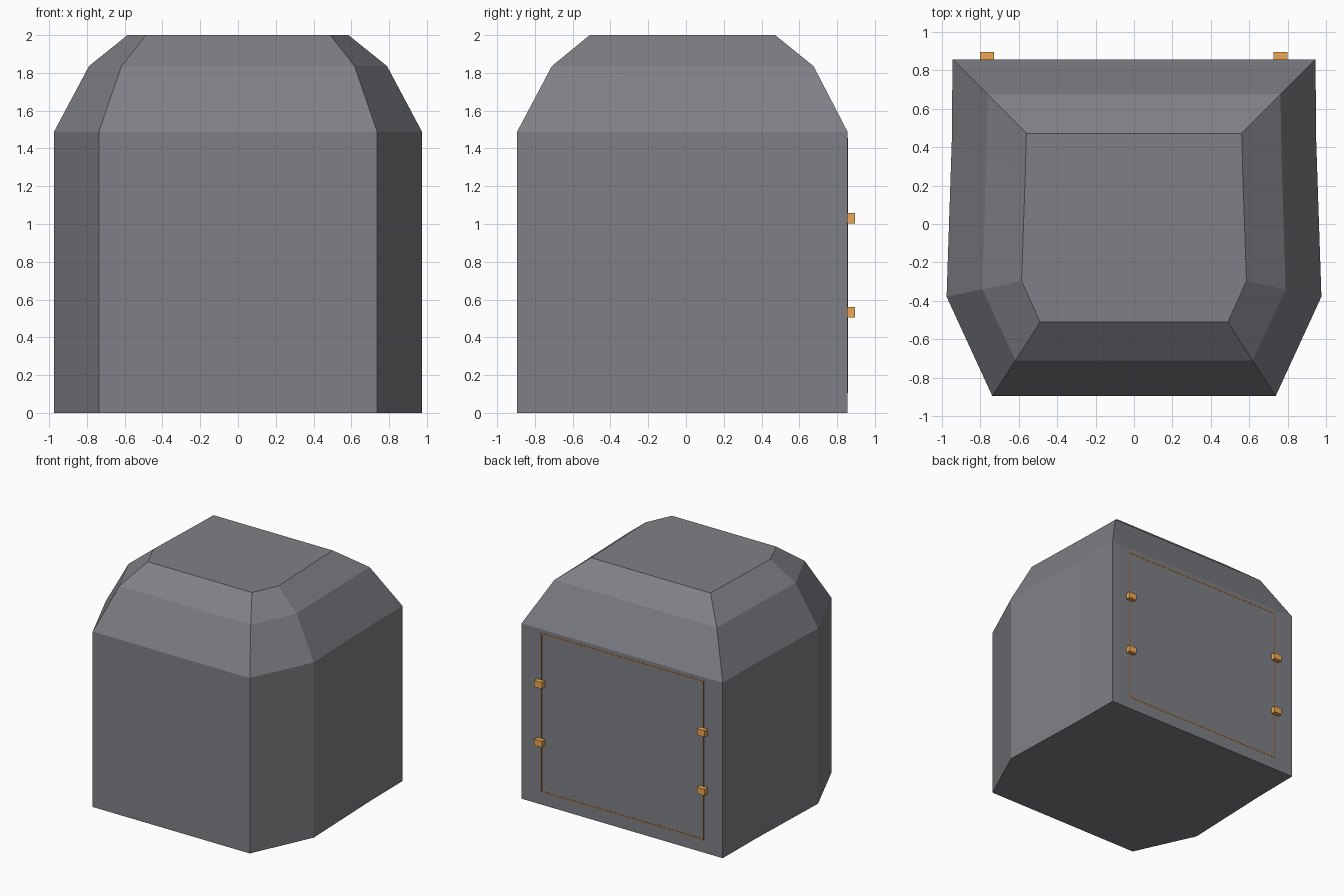
import bpy, bmesh

if "Cube" in bpy.data.objects:
    bpy.data.objects.remove(bpy.data.objects["Cube"])


def material(name, rgb):
    mat = bpy.data.materials.new(name)
    mat.diffuse_color = (*rgb, 1)
    mat.use_nodes = True
    mat.node_tree.nodes["Principled BSDF"].inputs["Base Color"].default_value = mat.diffuse_color
    return mat


slate = material("slate", (0.21, 0.217, 0.237))
brass = material("brass", (0.85, 0.39, 0.09))
bronze = material("bronze", (0.30, 0.14, 0.045))


def make_object(name, bm, mat):
    bmesh.ops.recalc_face_normals(bm, faces=bm.faces[:])
    mesh = bpy.data.meshes.new(name)
    bm.to_mesh(mesh)
    bm.free()
    obj = bpy.data.objects.new(name, mesh)
    bpy.context.collection.objects.link(obj)
    mesh.materials.append(mat)
    return obj


def loft(name, rings, mat):
    """Skin a stack of rings, each a mirrored half outline at height z."""
    bm = bmesh.new()
    loops = []
    for z, half in rings:
        outline = half + [(-x, y) for x, y in reversed(half)]
        loops.append([bm.verts.new((x, y, z)) for x, y in outline])
    for low, high in zip(loops, loops[1:]):
        n = len(low)
        for i in range(n):
            j = (i + 1) % n
            bm.faces.new((low[i], low[j], high[j], high[i]))
    bm.faces.new(loops[0][::-1])
    bm.faces.new(loops[-1])
    return make_object(name, bm, mat)


def box(name, lo, hi, mat):
    bm = bmesh.new()
    bmesh.ops.create_cube(bm, size=1)
    for v in bm.verts:
        v.co = [a + (c + 0.5) * (b - a) for a, b, c in zip(lo, hi, v.co)]
    return make_object(name, bm, mat)


# Shell: straight walls and a roof that tapers in two steps
wall = [(0.737, -0.895), (0.975, -0.378), (0.948, 0.43), (0.944, 0.856)]
shoulder = [(0.617, -0.71), (0.789, -0.34), (0.767, 0.36), (0.762, 0.675)]
roof = [(0.488, -0.51), (0.585, -0.297), (0.566, 0.25), (0.56, 0.472)]
loft("shell", [(0, wall), (1.487, wall), (1.836, shoulder), (2.0, roof)], slate)

# Thin, nearly flush outline of the rear hatch
W, Z0, Z1, T = 0.76, 0.11, 1.45, 0.006
Y0, Y1 = 0.85, 0.857
for side, x in (("left", -W), ("right", W)):
    box(f"hatch_trim_{side}", (x - T, Y0, Z0 - T), (x + T, Y1, Z1 + T), bronze)
for side, z in (("bottom", Z0), ("top", Z1)):
    box(f"hatch_trim_{side}", (-W + T, Y0, z - T), (W - T, Y1, z + T), bronze)

# Two hinges on each side of the hatch
for side, x in (("left", -0.765), ("right", 0.762)):
    for level, z in (("lower", 0.533), ("upper", 1.03)):
        box(f"hinge_{side}_{level}", (x - 0.036, 0.84, z - 0.027),
            (x + 0.036, 0.895, z + 0.027), brass)
